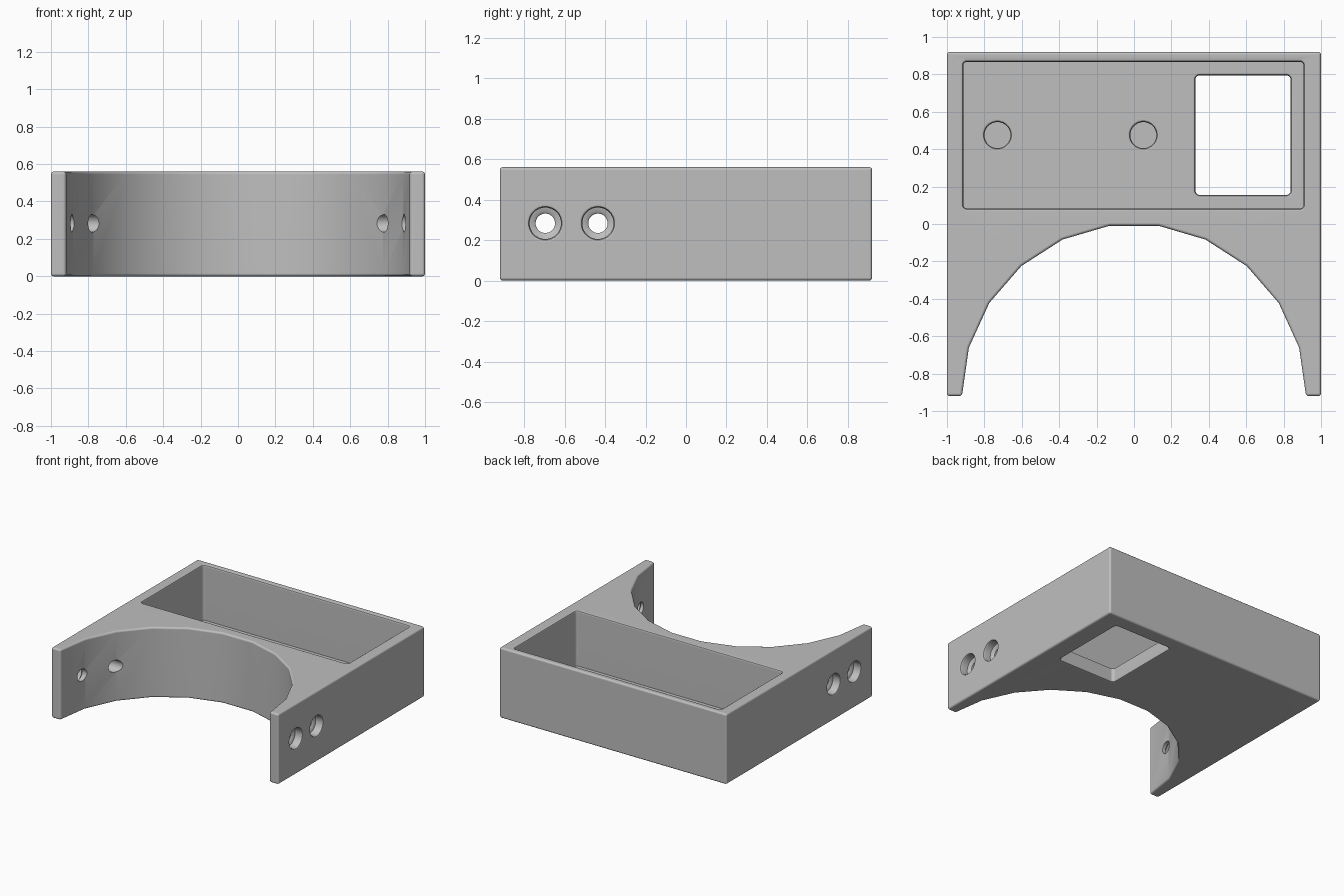
import bpy, bmesh, math

if "Cube" in bpy.data.objects:
    bpy.data.objects.remove(bpy.data.objects["Cube"], do_unlink=True)

HEIGHT, HALF_Y, RADIUS, FLOOR, EDGE = 0.56, 0.92, 0.92, 0.12, 0.015

grey = bpy.data.materials.new("grey plastic")
grey.use_nodes = True
colour = (0.52, 0.52, 0.52, 1)
grey.diffuse_color = colour
grey.node_tree.nodes["Principled BSDF"].inputs["Base Color"].default_value = colour


def make_object(name, bm):
    bmesh.ops.recalc_face_normals(bm, faces=bm.faces[:])
    mesh = bpy.data.meshes.new(name)
    bm.to_mesh(mesh)
    bm.free()
    mesh.materials.append(grey)
    obj = bpy.data.objects.new(name, mesh)
    bpy.context.collection.objects.link(obj)
    return obj


def rounded_outline(hx, hy, r, steps=6):
    """Rounded rectangle; it becomes a circle when hx = hy = r."""
    points = []
    for quarter, (sx, sy) in enumerate([(1, 1), (-1, 1), (-1, -1), (1, -1)]):
        for i in range(steps):
            a = (quarter + (i + 0.5) / steps) * math.pi / 2
            points.append((sx * (hx - r) + r * math.cos(a),
                           sy * (hy - r) + r * math.sin(a)))
    return points


def loft(name, hx, hy, r, rings, place):
    """Stack outlines; each ring is (position along axis, outward offset)."""
    bm = bmesh.new()
    loops = [[bm.verts.new(place(u, v, p))
              for u, v in rounded_outline(hx + o, hy + o, r + o)]
             for p, o in rings]
    n = len(loops[0])
    for low, high in zip(loops, loops[1:]):
        for i in range(n):
            j = (i + 1) % n
            bm.faces.new((low[i], low[j], high[j], high[i]))
    bm.faces.new(loops[0])
    bm.faces.new(loops[-1])
    return make_object(name, bm)


def lip(level, side=1):
    """Rounded mouth of an opening, from inside to outside."""
    return [(level - side * EDGE, 0), (level - side * EDGE / 3, EDGE / 3),
            (level, EDGE), (level + side * 0.05, EDGE)]


def cut(target, cutter):
    mod = target.modifiers.new("cut", 'BOOLEAN')
    mod.operation, mod.solver, mod.object = 'DIFFERENCE', 'EXACT', cutter
    with bpy.context.temp_override(object=target, active_object=target):
        bpy.ops.object.modifier_apply(modifier=mod.name)
    bpy.data.objects.remove(cutter, do_unlink=True)


# Body: block with a faceted half-round saddle at the front
outline = [(1, -HALF_Y), (1, HALF_Y), (-1, HALF_Y), (-1, -HALF_Y)]
for i in range(12):
    a = math.pi * (1 - i / 11)
    outline.append((RADIUS * math.cos(a), -HALF_Y + RADIUS * math.sin(a)))
bm = bmesh.new()
base = bm.faces.new([bm.verts.new((x, y, 0)) for x, y in outline])
top = bmesh.ops.extrude_face_region(bm, geom=[base])["geom"]
bmesh.ops.translate(bm, vec=(0, 0, HEIGHT),
                    verts=[g for g in top if isinstance(g, bmesh.types.BMVert)])
bmesh.ops.recalc_face_normals(bm, faces=bm.faces[:])
sharp = [e for e in bm.edges if e.calc_face_angle(0) > math.radians(30)]
bmesh.ops.bevel(bm, geom=sharp, offset=EDGE, segments=3, profile=0.5, affect='EDGES')
body = make_object("bracket_body", bm)

# Open tray in the top
cut(body, loft("tray_cutter", 0.91, 0.392, 0.02, [(FLOOR, 0)] + lip(HEIGHT),
               lambda u, v, p: (u - 0.003, v + 0.475, p)))

# Window through the tray floor
cut(body, loft("window_cutter", 0.255, 0.32, 0.025,
               lip(0, -1)[::-1] + lip(FLOOR),
               lambda u, v, p: (u + 0.583, v + 0.475, p)))

# Blind round recesses in the tray floor
for cx in (-0.73, 0.05):
    cut(body, loft("recess_cutter", 0.07, 0.07, 0.07, [(0.05, 0)] + lip(FLOOR),
                   lambda u, v, p: (u + cx, v + 0.475, p)))

# Counterbored screw holes through both arms
bore = [(0.6, -0.03), (0.92, -0.03), (0.93, -0.02), (0.935, 0)] + lip(1)
for side in (1, -1):
    for cy in (-0.695, -0.435):
        cut(body, loft("screw_hole_cutter", 0.078, 0.078, 0.078, bore,
                       lambda u, v, p: (side * p, u + cy, v + 0.283)))

# Smooth rounded edges, flat faces
bpy.ops.object.select_all(action='DESELECT')
body.select_set(True)
bpy.context.view_layer.objects.active = body
bpy.ops.object.shade_smooth_by_angle(angle=math.radians(35))
normals = body.modifiers.new("flat faces", 'WEIGHTED_NORMAL')
normals.keep_sharp = True
